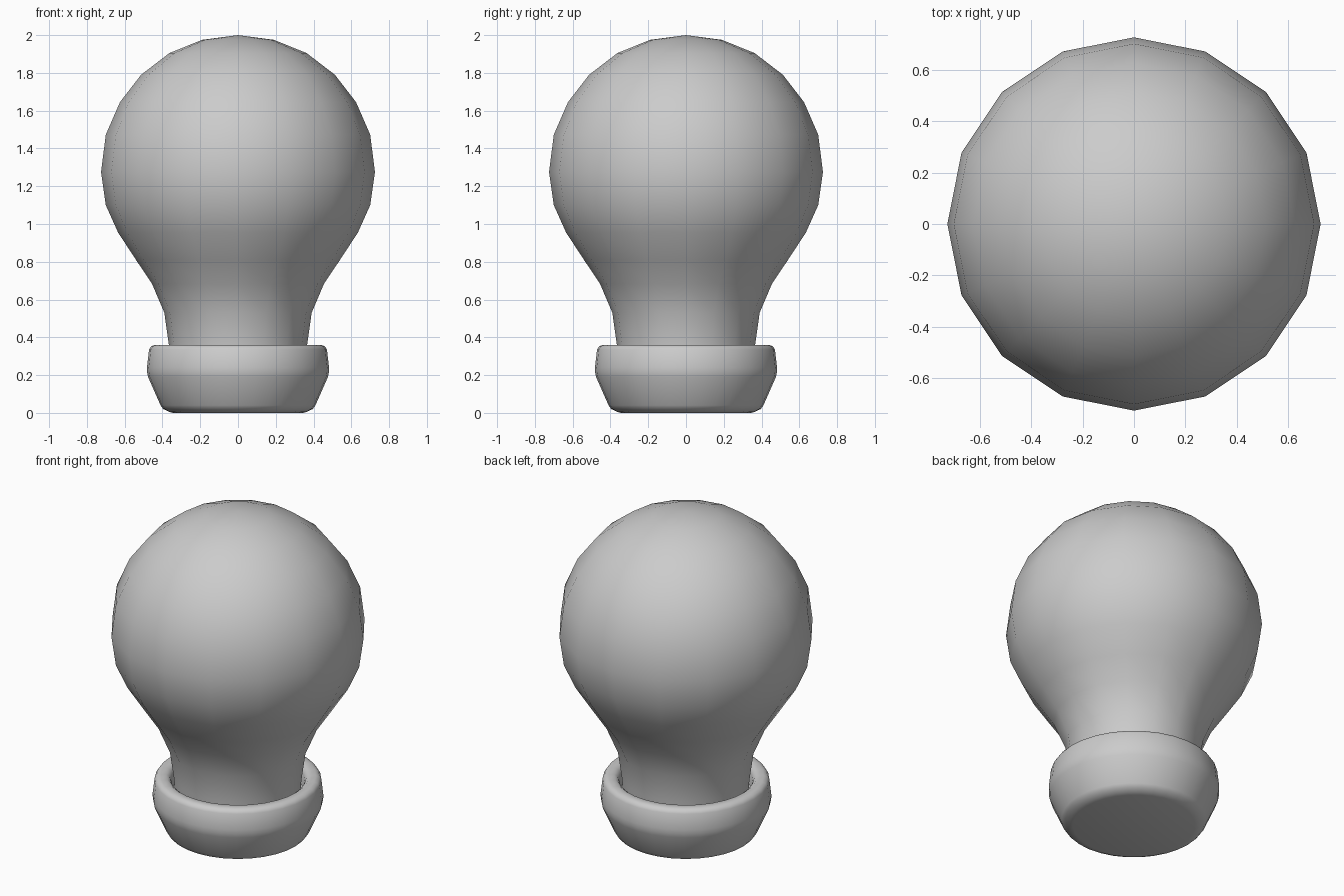
import bpy, bmesh, math

if "Cube" in bpy.data.objects:
    bpy.data.objects.remove(bpy.data.objects["Cube"])


def lathe(name, profile, sides, angle):
    """Revolve (radius, z) points around z; radius 0 gives a pole."""
    bm = bmesh.new()
    rings = []
    for r, z in profile:
        if r == 0:
            rings.append([bm.verts.new((0, 0, z))] * sides)
        else:
            rings.append([bm.verts.new((r * math.cos(2 * math.pi * i / sides),
                                        r * math.sin(2 * math.pi * i / sides), z))
                          for i in range(sides)])
    for a, b in zip(rings, rings[1:]):
        for i in range(sides):
            j = (i + 1) % sides
            bm.faces.new(list(dict.fromkeys((a[i], a[j], b[j], b[i]))))
    bmesh.ops.recalc_face_normals(bm, faces=bm.faces)
    mesh = bpy.data.meshes.new(name)
    bm.to_mesh(mesh)
    bm.free()
    obj = bpy.data.objects.new(name, mesh)
    bpy.context.collection.objects.link(obj)
    bpy.ops.object.select_all(action='DESELECT')
    obj.select_set(True)
    bpy.context.view_layer.objects.active = obj
    bpy.ops.object.shade_smooth_by_angle(angle=math.radians(angle))
    return obj


# Low-poly glass bulb with its neck sunk into the base
lathe("glass_bulb", [
    (0, 2.0), (0.19, 1.975), (0.363, 1.905), (0.513, 1.79), (0.625, 1.645),
    (0.70, 1.473), (0.725, 1.275), (0.70, 1.10), (0.635, 0.955),
    (0.54, 0.81), (0.455, 0.683), (0.39, 0.53), (0.366, 0.36),
    (0.36, 0.24)], 16, 50)

# Rounded base collar with a recess around the neck
lathe("base_collar", [
    (0, 0.26), (0.37, 0.26), (0.377, 0.325), (0.385, 0.345), (0.405, 0.36),
    (0.44, 0.36), (0.46, 0.352), (0.471, 0.335), (0.482, 0.24), (0.481, 0.215),
    (0.476, 0.19), (0.41, 0.04), (0.395, 0.02), (0.365, 0.006),
    (0.345, 0.0), (0, 0.0)], 32, 50)
